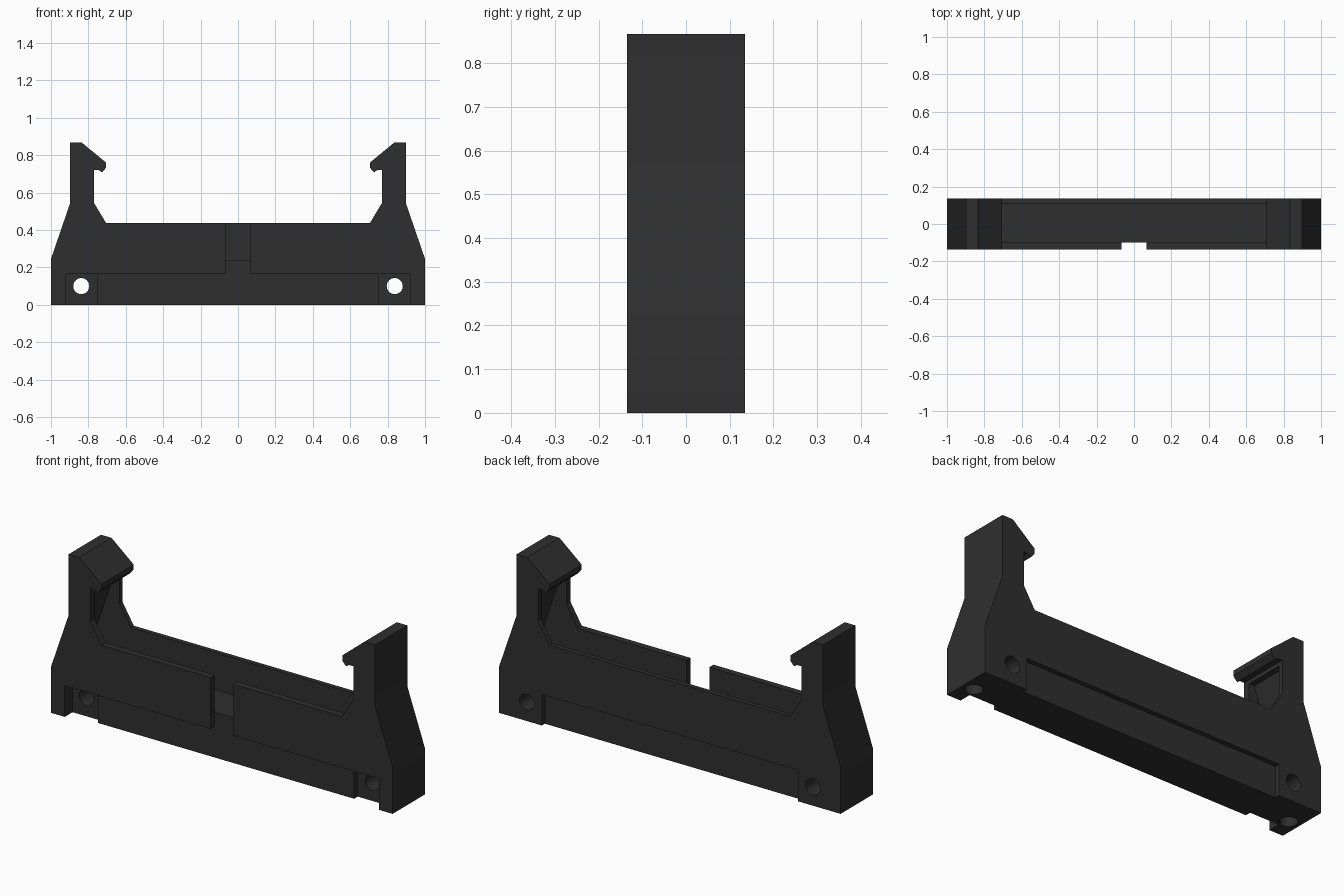
import bpy
import bmesh
import math
from mathutils import Matrix, Vector

cube = bpy.data.objects.get("Cube")
if cube:
    bpy.data.objects.remove(cube, do_unlink=True)

plastic = bpy.data.materials.new("charcoal_plastic")
plastic.use_nodes = True
colour = (0.028, 0.028, 0.028, 1)
plastic.diffuse_color = colour
plastic.node_tree.nodes["Principled BSDF"].inputs["Base Color"].default_value = colour

BACK, FRONT = 0.135, -0.135
FAR = 0.3


def finish(name, bm):
    bmesh.ops.recalc_face_normals(bm, faces=bm.faces)
    mesh = bpy.data.meshes.new(name)
    bm.to_mesh(mesh)
    bm.free()
    mesh.materials.append(plastic)
    obj = bpy.data.objects.new(name, mesh)
    bpy.context.scene.collection.objects.link(obj)
    return obj


def mirrored_prism(name, half, y0, y1):
    """Extrude a symmetric x-z outline, given by its right half, along y."""
    bm = bmesh.new()
    outline = half + [(-x, z) for x, z in reversed(half)]
    face = bm.faces.new([bm.verts.new((x, y0, z)) for x, z in outline])
    ext = bmesh.ops.extrude_face_region(bm, geom=[face])
    moved = [v for v in ext["geom"] if isinstance(v, bmesh.types.BMVert)]
    bmesh.ops.translate(bm, verts=moved, vec=(0, y1 - y0, 0))
    return finish(name, bm)


def box(name, low, high):
    bm = bmesh.new()
    low, high = Vector(low), Vector(high)
    size = Matrix.Diagonal((*(high - low), 1))
    bmesh.ops.create_cube(bm, size=1, matrix=Matrix.Translation((low + high) / 2) @ size)
    return finish(name, bm)


def cylinder(name, centre, radius, depth, along_y):
    bm = bmesh.new()
    turn = Matrix.Rotation(math.pi / 2 if along_y else 0, 4, "X")
    bmesh.ops.create_cone(bm, cap_ends=True, segments=32, radius1=radius, radius2=radius,
                          depth=depth, matrix=Matrix.Translation(centre) @ turn)
    return finish(name, bm)


def cut(body, cutter):
    cutter.hide_render = True
    mod = body.modifiers.new(cutter.name, "BOOLEAN")
    mod.operation = "DIFFERENCE"
    mod.solver = "EXACT"
    mod.object = cutter
    bpy.context.view_layer.objects.active = body
    bpy.ops.object.modifier_apply(modifier=mod.name)
    bpy.data.objects.remove(cutter, do_unlink=True)


# Body outline with both hooked latch arms
body = mirrored_prism("connector_housing", [
    (1, 0), (1, 0.245), (0.897, 0.545), (0.897, 0.867), (0.835, 0.867),
    (0.705, 0.76), (0.705, 0.733), (0.727, 0.708), (0.745, 0.72),
    (0.77, 0.72), (0.77, 0.545), (0.705, 0.437)], FRONT, BACK)

# Long socket that also hollows the inside of the arms
cut(body, mirrored_prism("socket_cutter", [(0.955, 0.24), (0.80, 0.70)], -0.10, 0.11))

# Key notch in the front wall, open into the socket
cut(body, box("key_notch_cutter", (-0.067, -FAR, 0.1), (0.067, -0.10, 0.6)))
cut(body, box("key_opening_cutter", (-0.067, -FAR, 0.24), (0.067, 0, 0.6)))

# Shallow lower recesses on the front and back
cut(body, box("front_recess_cutter", (-0.76, -FAR, -0.1), (0.76, -0.10, 0.165)))
cut(body, box("back_recess_cutter", (-0.75, 0.11, -0.1), (0.75, FAR, 0.165)))

# Mounting pockets, cross holes and blind holes in the base
for side in (-1, 1):
    xs = sorted((side * 0.75, side * 0.92))
    cut(body, box("pocket_cutter", (xs[0], -FAR, -0.1), (xs[1], -0.07, 0.165)))
    cut(body, cylinder("cross_hole_cutter", (side * 0.838, 0, 0.10), 0.043, 1, True))
    cut(body, cylinder("base_hole_cutter", (side * 0.938, -0.02, 0), 0.043, 0.3, False))

# Smooth hole walls, crisp edges elsewhere
bpy.ops.object.select_all(action="DESELECT")
body.select_set(True)
bpy.context.view_layer.objects.active = body
bpy.ops.object.shade_smooth_by_angle(angle=math.radians(25))
